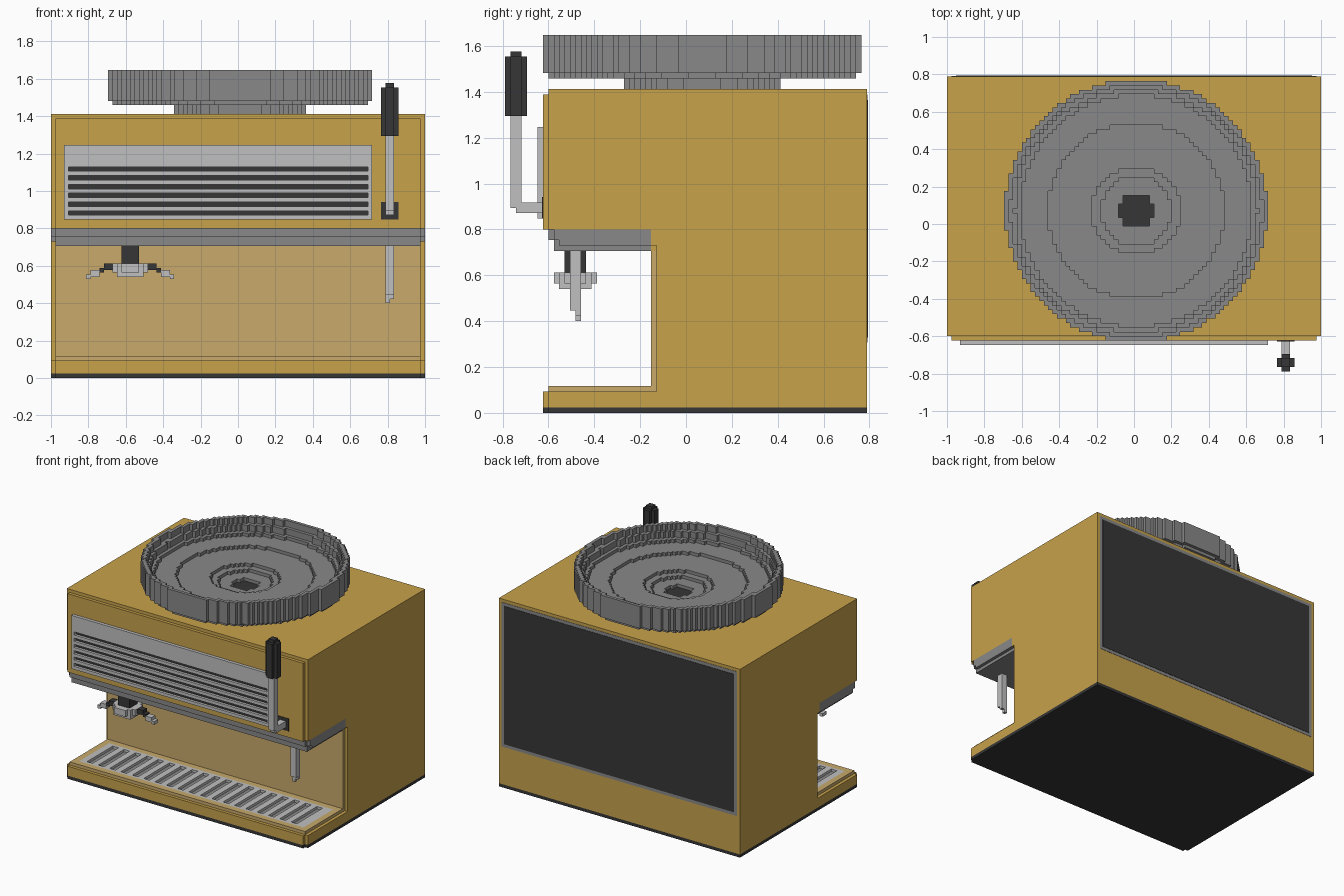
import bpy
import bmesh
import math

if "Cube" in bpy.data.objects:
    bpy.data.objects.remove(bpy.data.objects["Cube"], do_unlink=True)

V = 2 / 85  # size of one block; all parts sit on this block grid


def P(i, j, k):
    return (i * V - 1, (j - 33.5) * V, k * V)


def material(name, rgb):
    m = bpy.data.materials.new(name)
    m.use_nodes = True
    m.diffuse_color = (*rgb, 1)
    m.node_tree.nodes["Principled BSDF"].inputs["Base Color"].default_value = (*rgb, 1)
    return m


GOLD = material("gold enamel", (0.57, 0.36, 0.07))
TAN = material("tan lining", (0.58, 0.4, 0.145))
GREY = material("mid grey", (0.25, 0.25, 0.25))
LIGHT = material("light grey metal", (0.53, 0.53, 0.53))
DARK = material("dark plastic", (0.037, 0.037, 0.037))


def finish(name, bm, *mats):
    bmesh.ops.remove_doubles(bm, verts=bm.verts, dist=V / 100)
    bmesh.ops.recalc_face_normals(bm, faces=bm.faces)
    me = bpy.data.meshes.new(name)
    bm.to_mesh(me)
    bm.free()
    ob = bpy.data.objects.new(name, me)
    for m in mats:
        me.materials.append(m)
    bpy.context.collection.objects.link(ob)
    return ob


def prism(bm, outline, i0, i1):
    """Side profile of (j, k) points extruded from i0 to i1."""
    f = bm.faces.new([bm.verts.new(P(i0, j, k)) for j, k in outline])
    out = bmesh.ops.extrude_face_region(bm, geom=[f])
    moved = [g for g in out["geom"] if isinstance(g, bmesh.types.BMVert)]
    bmesh.ops.translate(bm, verts=moved, vec=((i1 - i0) * V, 0, 0))


def boxes(name, mat, *spans):
    """One object from boxes given as (i0, i1, j0, j1, k0, k1)."""
    parts = bmesh.new()
    for i0, i1, j0, j1, k0, k1 in spans:
        prism(parts, [(j0, k0), (j1, k0), (j1, k1), (j0, k1)], i0, i1)
    bmesh.ops.recalc_face_normals(parts, faces=parts.faces)
    me = bpy.data.meshes.new(name)
    parts.to_mesh(me)
    parts.free()
    me.materials.append(mat)
    bpy.context.collection.objects.link(bpy.data.objects.new(name, me))


def layered(name, mat, inner, outer):
    """Wide middle profile with a one-block stepped layer on each side."""
    for label, shape, i0, i1 in (("", inner, 1, 84), ("_right_edge", outer, 0, 1),
                                 ("_left_edge", outer, 84, 85)):
        bm = bmesh.new()
        prism(bm, shape, i0, i1)
        finish(name + label, bm, mat)


# Housing with its front recess
layered("housing", GOLD,
        [(7, 1), (67, 1), (67, 60), (8, 60), (8, 59), (7, 59), (7, 34), (27, 34),
         (27, 30), (28, 30), (28, 4), (7, 4)],
        [(8, 1), (67, 1), (67, 60), (8, 60), (8, 34), (27, 34), (27, 31), (28, 31),
         (28, 4), (8, 4)])
boxes("base", DARK, (0, 85, 8, 67, 0, 1), (1, 84, 7, 8, 0, 1))

# Grey strip under the upper housing
layered("brew_head", GREY,
        [(8, 32), (9, 32), (9, 30), (27, 30), (27, 34), (8, 34)],
        [(9, 32), (10, 32), (10, 31), (27, 31), (27, 34), (9, 34)])

# Recess lining and drip tray
boxes("recess_wall", TAN, (1, 84, 27, 28, 4, 30))
boxes("tray_rim", TAN, (1, 84, 8, 10, 4, 5), (1, 84, 25, 27, 4, 5),
      (1, 3, 10, 25, 4, 5), (82, 84, 10, 25, 4, 5))
boxes("tray_floor", GREY, (3, 82, 10, 25, 4, 4.2))
boxes("tray_grill", LIGHT, (3, 82, 10, 11, 4, 5), (3, 82, 24, 25, 4, 5),
      *[(i, min(i + 2, 82), 11, 24, 4, 5) for i in range(3, 80, 4)],
      (81, 82, 11, 24, 4, 5))

# Front vent panel
boxes("vent_panel", LIGHT, (3, 73, 6, 7, 48, 53), (3, 73, 6, 7, 36, 37),
      (3, 4, 6, 7, 37, 48), (72, 73, 6, 7, 37, 48),
      *[(4, 72, 6, 7, k, k + 1) for k in range(38, 47, 2)])
boxes("vent_backing", DARK, (4, 72, 6.8, 7, 37, 48))

# Back panel and its frame
boxes("back_frame", GREY, (1, 84, 67, 67.1, 13, 59))
boxes("back_panel", DARK, (2, 83, 67, 67.2, 14, 58))

# Lever
boxes("lever_socket", DARK, (75, 79, 6.85, 7, 36, 40))
boxes("lever_rod", LIGHT, (76, 78, 1, 3, 38, 55), (76, 78, 2, 7, 37, 38),
      (76, 78, 3, 7, 38, 39))
boxes("lever_grip", DARK, (75, 79, 1, 3, 55, 66), (76, 78, 0, 4, 55, 66),
      (76, 78, 1, 3, 66, 67))

# Steam pipe
boxes("steam_pipe", LIGHT, (76, 78, 12, 14, 19, 30), (76, 77, 13, 14, 17, 19),
      (77, 78, 13, 14, 18, 19))

# Group head with its two winged handles
boxes("group_neck", DARK, (16, 20, 11, 15, 26, 30))
boxes("group_ring", LIGHT, (14, 22, 11, 15, 24, 26), (16, 20, 9, 17, 24, 26),
      (15, 21, 10, 16, 23, 26))
for side, s in (("right", -1), ("left", 1)):
    def wing(a, b, j0, j1, k0, k1):
        lo, hi = sorted((18 + s * a, 18 + s * b))
        return lo, hi, j0, j1, k0, k1
    boxes(side + "_wing_arm", DARK, wing(4, 6, 12, 14, 24.5, 26), wing(6, 7, 12, 14, 24, 25))
    boxes(side + "_wing_tip", LIGHT, wing(7, 9, 12, 14, 23, 24.5), wing(9, 10, 12, 14, 22.5, 23.5))

# Stepped round dish on its stand: (radius, top) and (radius, underside)
TOPS = [(4, 61), (8, 62), (10, 63), (20, 64), (26.3, 65), (27.5, 66), (28.6, 68), (29.8, 70)]
UNDERS = [(15, 60), (28.6, 62), (29.8, 63)]
CI, CJ = 43, 36.5


def column(i, j):
    r = math.hypot(i + 0.5 - CI, j + 0.5 - CJ)
    top = next((t for rad, t in TOPS if r <= rad), None)
    under = next((u for rad, u in UNDERS if r <= rad), None)
    return None if top is None else (under, top)


bm = bmesh.new()


def quad(pts, mat=0):
    bm.faces.new([bm.verts.new(P(*p)) for p in pts]).material_index = mat


for i in range(CI - 31, CI + 31):
    for j in range(5, 69):
        cell = column(i, j)
        if cell is None:
            continue
        u, t = cell
        a, b, c, d = (i, j), (i + 1, j), (i + 1, j + 1), (i, j + 1)
        quad([(*p, t) for p in (a, b, c, d)], 1 if t == 61 else 0)
        quad([(*p, u) for p in (d, c, b, a)])
        # Walls only where this column is taller or deeper than its neighbour
        for p, q, di, dj in ((a, b, 0, -1), (b, c, 1, 0), (c, d, 0, 1), (d, a, -1, 0)):
            near = column(i + di, j + dj)
            gaps = [(u, t)] if near is None else [(near[1], t), (u, near[0])]
            for lo, hi in gaps:
                if hi > lo:
                    quad([(*p, lo), (*q, lo), (*q, hi), (*p, hi)])
finish("top_dish", bm, GREY, DARK)
